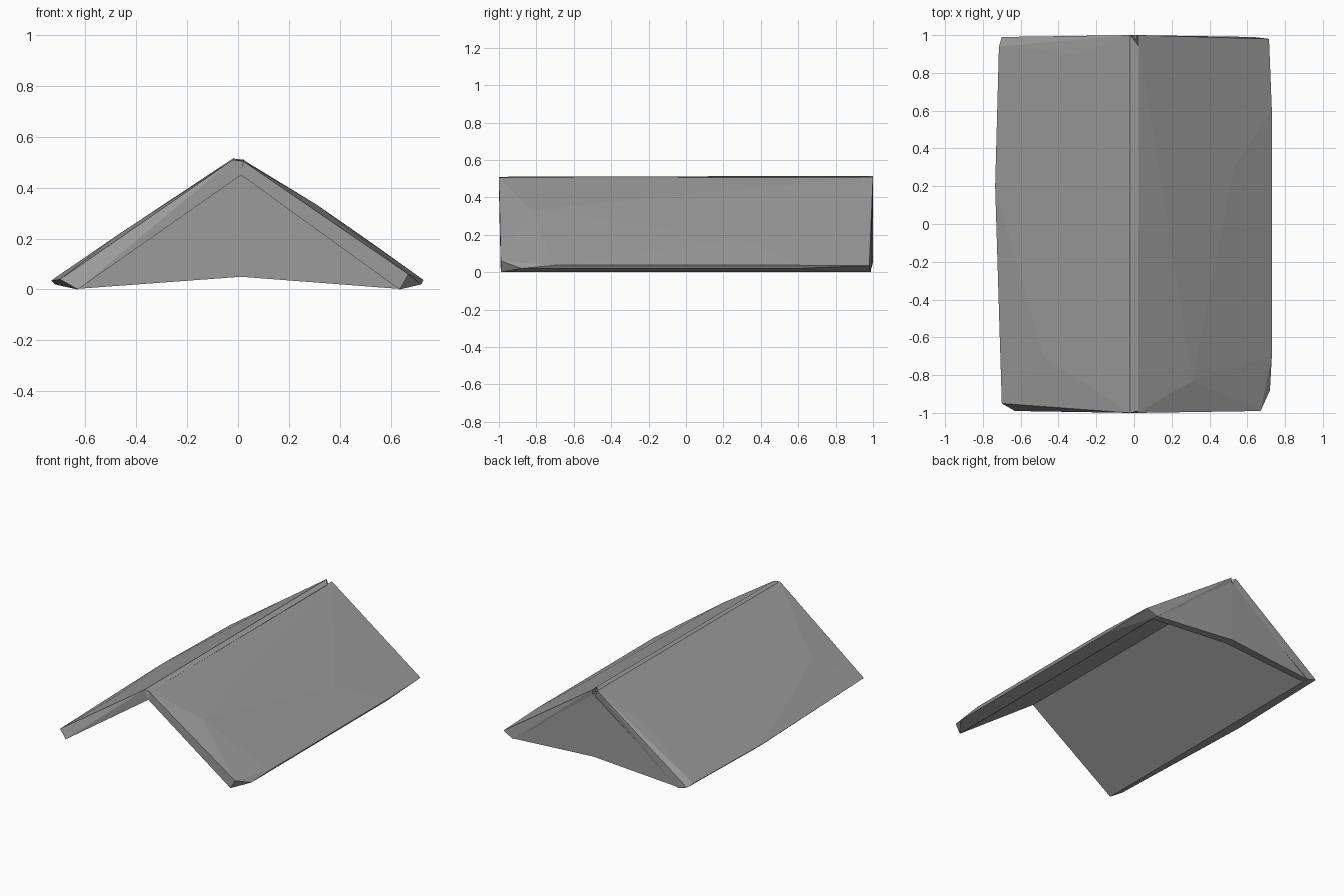
import bpy
import bmesh

cube = bpy.data.objects.get("Cube")
if cube:
    bpy.data.objects.remove(cube, do_unlink=True)

GREY = (0.33, 0.33, 0.33, 1.0)
stone = bpy.data.materials.new("weathered grey")
stone.use_nodes = True
stone.diffuse_color = GREY
stone.node_tree.nodes["Principled BSDF"].inputs["Base Color"].default_value = GREY


def hewn_block(name, points):
    """Flat-faceted convex block wrapped around a few corner points."""
    bm = bmesh.new()
    for point in points:
        bm.verts.new(point)
    result = bmesh.ops.convex_hull(bm, input=list(bm.verts))
    loose = [g for g in result["geom_interior"] if isinstance(g, bmesh.types.BMVert)]
    bmesh.ops.delete(bm, geom=loose, context="VERTS")
    bmesh.ops.recalc_face_normals(bm, faces=list(bm.faces))
    mesh = bpy.data.meshes.new(name)
    bm.to_mesh(mesh)
    bm.free()
    mesh.materials.append(stone)
    obj = bpy.data.objects.new(name, mesh)
    bpy.context.collection.objects.link(obj)
    return obj


# Right roof slab, its upper edge running over the ridge
hewn_block("right_roof_slab", [
    (-0.02, -1, 0.51), (-0.02, 1, 0.515), (0.02, -0.99, 0.505), (0.025, 0.94, 0.51),
    (0.012, -1, 0.45), (0.012, 0.99, 0.45),
    (-0.48, -0.7, 0.21), (-0.30, 0.9, 0.328),
    (-0.70, -0.95, 0.04), (-0.735, 0.2, 0.035), (-0.715, 0.94, 0.035),
    (-0.72, 0.2, 0.02), (-0.70, 0.99, 0.02),
    (-0.63, -0.99, 0), (-0.63, 0.99, 0),
])

# Left roof slab, bulging slightly and butted against the ridge
hewn_block("left_roof_slab", [
    (0.02, -1, 0.505), (0.02, 1, 0.51), (0.012, -1, 0.45), (0.012, 0.99, 0.45),
    (0.31, -0.83, 0.333), (0.53, 0.3, 0.18),
    (0.67, -0.99, 0.06), (0.73, -0.7, 0.037), (0.73, 0.6, 0.037), (0.715, 0.98, 0.035),
    (0.72, -0.88, 0.02), (0.72, 0.6, 0.02),
    (0.635, -0.99, 0), (0.635, 0.99, 0),
])

# Back gable wall: two halves meeting in a shallow fold
for name, side in (("right_gable_half", -1), ("left_gable_half", 1)):
    outline = [(0.012, 0.48, 1.0), (0.012, 0.05, 1.0), (side * 0.64, 0.002, 0.985)]
    hewn_block(name, [(x, y, z) for x, z, back in outline for y in (0.94, back)])
